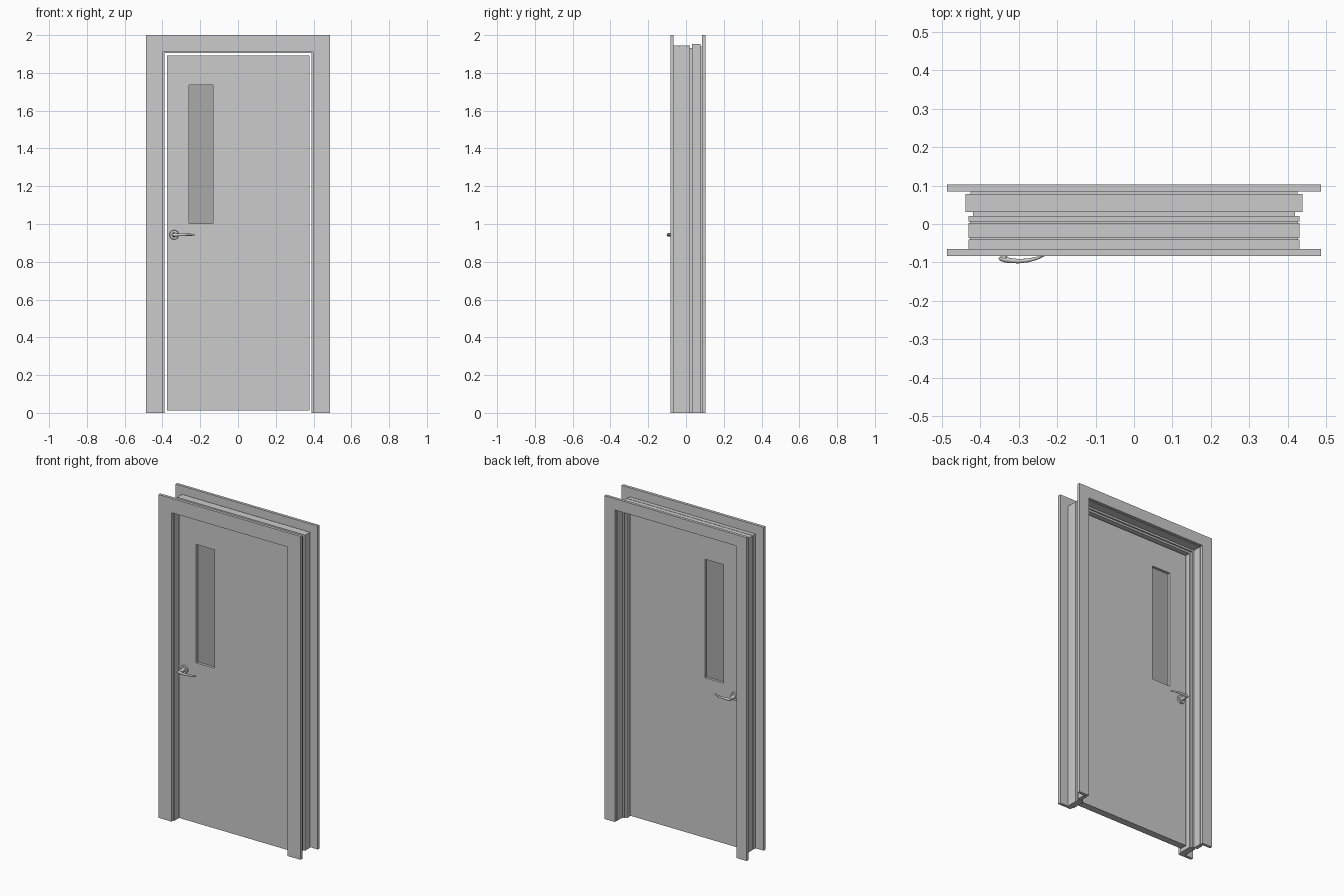
import bpy, bmesh
from math import sin, cos, pi
from mathutils import Matrix, Vector

if "Cube" in bpy.data.objects:
    bpy.data.objects.remove(bpy.data.objects["Cube"])

HEAD = 1.514          # head height = side offset + HEAD, so corners are mitred
DOOR_Y = (-0.039, 0.005)
DOOR_MID = sum(DOOR_Y) / 2


def finish(name, bm, smooth=False):
    bmesh.ops.recalc_face_normals(bm, faces=bm.faces)
    me = bpy.data.meshes.new(name)
    bm.to_mesh(me)
    bm.free()
    ob = bpy.data.objects.new(name, me)
    bpy.context.collection.objects.link(ob)
    if smooth:
        bpy.ops.object.select_all(action='DESELECT')
        ob.select_set(True)
        bpy.context.view_layer.objects.active = ob
        bpy.ops.object.shade_smooth_by_angle()
    return ob


def loft(bm, rings):
    """Skin a list of closed rings and cap both ends."""
    vs = [[bm.verts.new(p) for p in r] for r in rings]
    n = len(vs[0])
    for a, b in zip(vs, vs[1:]):
        for i in range(n):
            j = (i + 1) % n
            bm.faces.new((a[i], a[j], b[j], b[i]))
    bm.faces.new(vs[0])
    bm.faces.new(vs[-1])


def surround(name, profile):
    """Sweep an (offset, y) profile up one side, over the head and down the other."""
    bm = bmesh.new()
    loft(bm, [[(s * o, y, (o + HEAD) * up) for o, y in profile]
              for s, up in ((-1, 0), (-1, 1), (1, 1), (1, 0))])
    return finish(name, bm)


def box(name, x0, x1, y0, y1, z0, z1):
    bm = bmesh.new()
    loft(bm, [[(x0, y, z0), (x1, y, z0), (x1, y, z1), (x0, y, z1)] for y in (y0, y1)])
    return finish(name, bm)


# Casings on both sides of the wall
surround("front_casing", [(0.397, -0.083), (0.486, -0.083), (0.486, -0.065), (0.397, -0.065)])
surround("back_casing", [(0.416, 0.085), (0.486, 0.085), (0.486, 0.102), (0.416, 0.102)])

# Front jamb with two thin grooves around its outside
surround("front_jamb", [
    (0.39, -0.065), (0.43, -0.065), (0.43, -0.040), (0.426, -0.040), (0.426, -0.037),
    (0.43, -0.037), (0.43, 0.003), (0.426, 0.003), (0.426, 0.006), (0.43, 0.006),
    (0.43, 0.021), (0.39, 0.021)])

# Rear jamb lining with its narrow joining tongues
surround("rear_jamb", [
    (0.402, 0.021), (0.418, 0.021), (0.418, 0.031), (0.438, 0.031), (0.438, 0.078),
    (0.425, 0.078), (0.425, 0.085), (0.414, 0.085), (0.414, 0.031), (0.402, 0.031)])

# Door leaf with a window opening
bm = bmesh.new()
xs = (-0.377, -0.259, -0.133, 0.379)
zs = (0.012, 1.002, 1.735, 1.892)
grid = [[bm.verts.new((x, DOOR_Y[0], z)) for z in zs] for x in xs]
for i in range(3):
    for j in range(3):
        if (i, j) != (1, 1):
            bm.faces.new((grid[i][j], grid[i + 1][j], grid[i + 1][j + 1], grid[i][j + 1]))
ext = bmesh.ops.extrude_face_region(bm, geom=bm.faces[:], use_keep_orig=True)
bmesh.ops.translate(bm, vec=(0, DOOR_Y[1] - DOOR_Y[0], 0),
                    verts=[v for v in ext["geom"] if isinstance(v, bmesh.types.BMVert)])
finish("door_leaf", bm)

# Glass pane
glass = box("glass_pane", xs[1], xs[2], DOOR_MID - 0.006, DOOR_MID + 0.006, zs[1], zs[2])
mat = bpy.data.materials.new("tinted_glass")
mat.diffuse_color = (0.4, 0.4, 0.4, 1)
mat.use_nodes = True
mat.node_tree.nodes["Principled BSDF"].inputs["Base Color"].default_value = mat.diffuse_color
glass.data.materials.append(mat)

# Lever handles: built on the front, mirrored to the back
HX, HZ = -0.338, 0.943


def disc(bm, r_near, r_far, y_near, y_far, n=32):
    loft(bm, [[(HX + r * cos(2 * pi * i / n), y, HZ + r * sin(2 * pi * i / n))
               for i in range(n)] for r, y in ((r_near, y_near), (r_far, y_far))])


def lever(bm, n=16):
    # Each station: x, y, half thickness, half height
    path = [(-0.351, -0.088, 0.002, 0.003), (-0.347, -0.090, 0.005, 0.007),
            (-0.335, -0.093, 0.007, 0.009), (-0.318, -0.0955, 0.0065, 0.008),
            (-0.298, -0.0965, 0.0055, 0.007), (-0.275, -0.0945, 0.005, 0.006),
            (-0.253, -0.089, 0.004, 0.0055), (-0.237, -0.083, 0.003, 0.005),
            (-0.230, -0.080, 0.0015, 0.003)]
    rings = []
    for k, (x, y, t, h) in enumerate(path):
        a, b = path[max(k - 1, 0)], path[min(k + 1, len(path) - 1)]
        d = Vector((b[0] - a[0], b[1] - a[1])).normalized()
        rings.append([(x - d.y * t * cos(q), y + d.x * t * cos(q), HZ + h * sin(q))
                      for q in (2 * pi * i / n for i in range(n))])
    loft(bm, rings)


for side in ("front", "back"):
    for part in ("rose", "spindle", "lever"):
        bm = bmesh.new()
        if part == "rose":
            disc(bm, 0.025, 0.023, DOOR_Y[0], DOOR_Y[0] - 0.009)
        elif part == "spindle":
            disc(bm, 0.012, 0.008, DOOR_Y[0] - 0.009, -0.091)
        else:
            lever(bm)
        if side == "back":
            bm.transform(Matrix.Translation((0, 2 * DOOR_MID, 0)) @ Matrix.Diagonal((1, -1, 1, 1)))
        finish(f"{side}_handle_{part}", bm, smooth=True)
